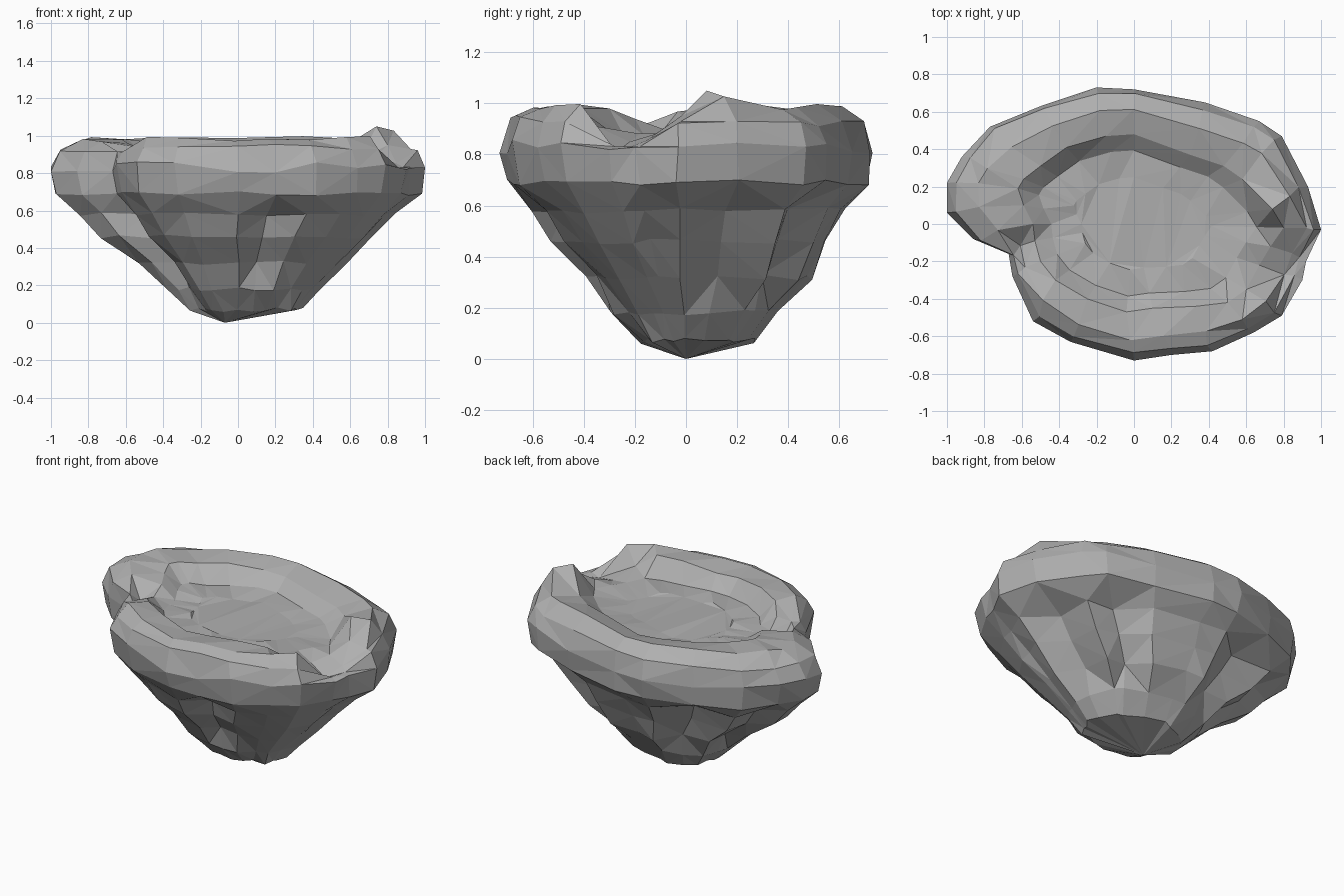
import bpy, bmesh, random
from mathutils import Vector

random.seed(11)
cube = bpy.data.objects.get("Cube")
if cube:
    bpy.data.objects.remove(cube, do_unlink=True)

# Widest outline, counterclockwise from +x, with a notch on the front right
OUTLINE = [(1, -.03), (.93, .2), (.79, .47), (.67, .55), (.38, .65), (0, .72),
           (-.2, .73), (-.5, .63), (-.77, .52), (-.92, .36), (-1, .22), (-1, .06),
           (-.86, -.08), (-.67, -.16), (-.65, -.28), (-.54, -.52), (-.34, -.63), (0, -.73),
           (.2, -.7), (.42, -.68), (.64, -.58), (.79, -.49), (.9, -.3), (.92, -.2)]

# Inner lip of the rim, point for point with the outline
CREST = [(.8, -.02, .95), (.74, .08, 1.05), (.58, .24, .95), (.48, .31, .95),
         (.3, .37, .95), (0, .48, .95), (-.15, .47, .96), (-.36, .41, .97),
         (-.5, .31, .97), (-.59, .24, .98), (-.62, .19, .98), (-.59, .1, .96),
         (-.54, 0, .94), (-.53, -.09, .9), (-.5, -.2, .94), (-.42, -.3, .98),
         (-.25, -.4, .98), (-.04, -.47, .96), (.1, -.45, .96), (.33, -.44, .98),
         (.5, -.42, .98), (.6, -.35, .91), (.67, -.22, .85), (.73, -.12, .88)]

# Underside levels: height, then scale toward -x, +x, -y, +y
LEVELS = [(.07, .26, .35, .25, .36), (.18, .38, .44, .40, .5),
          (.32, .54, .58, .52, .66), (.46, .74, .73, .71, .75),
          (.58, .85, .85, .82, .84), (.69, .97, .98, .95, .98)]
GROOVES = {1, 3, 7, 9, 13, 18}


def jitter(amount):
    return Vector([random.uniform(-amount, amount) for _ in range(3)])


def underside_ring(level):
    z, left, right, front, back = level
    ring = []
    for i, (x, y) in enumerate(OUTLINE):
        dent = .85 if i in GROOVES and .25 < z < .6 else 1
        p = Vector((x * (right if x > 0 else left) * dent,
                    y * (back if y > 0 else front) * dent, z))
        ring.append(p + jitter(.012))
    return ring


def shoulder_ring():
    ring = []
    for x, y in OUTLINE:
        z = .94 if y < -.4 else .92
        if x > .85 and y < -.1:
            z = .83
        ring.append(Vector((x * .96, y * .96, z)) + jitter(.014))
    return ring


def brow_ring():
    # Rounded crown between the outer shoulder and the inner lip
    ring = []
    for (x, y), (cx, cy, cz) in zip(OUTLINE, CREST):
        if abs(y) > .35:
            z = .985
        else:
            z = .97 if x < 0 and y > -.1 else cz - .03
        ring.append(Vector((x * .55 + cx * .45, y * .55 + cy * .45, z)) + jitter(.014))
    return ring


def basin_ring(scale, height):
    return [Vector((x * scale, y * scale, height + random.uniform(-.012, .012)))
            for x, y, _ in CREST]


rings = [underside_ring(level) for level in LEVELS]
rings.append([Vector((x, y, .83 + random.uniform(-.03, .03))) for x, y in OUTLINE])
rings.append(shoulder_ring())
rings.append(brow_ring())
rings.append([Vector(c) for c in CREST])
rings.append(basin_ring(.82, .88))
rings.append(basin_ring(.52, .87))

# Loft the rings into one closed boulder
bm = bmesh.new()
loops = [[bm.verts.new(p) for p in ring] for ring in rings]
count = len(OUTLINE)
for lower, upper in zip(loops, loops[1:]):
    for i in range(count):
        j = (i + 1) % count
        bm.faces.new((lower[i], lower[j], upper[j], upper[i]))
tip = bm.verts.new((-.07, 0, 0))
for i in range(count):
    bm.faces.new((tip, loops[0][(i + 1) % count], loops[0][i]))
bm.faces.new(loops[-1])
bmesh.ops.triangulate(bm, faces=bm.faces[:], quad_method='BEAUTY', ngon_method='BEAUTY')
bmesh.ops.recalc_face_normals(bm, faces=bm.faces[:])

mesh = bpy.data.meshes.new("boulder")
bm.to_mesh(mesh)
bm.free()

# Plain stone colour
stone = bpy.data.materials.new("stone_grey")
stone.use_nodes = True
colour = (.43, .43, .43, 1)
stone.diffuse_color = colour
stone.node_tree.nodes["Principled BSDF"].inputs["Base Color"].default_value = colour
mesh.materials.append(stone)

boulder = bpy.data.objects.new("boulder", mesh)
bpy.context.scene.collection.objects.link(boulder)
